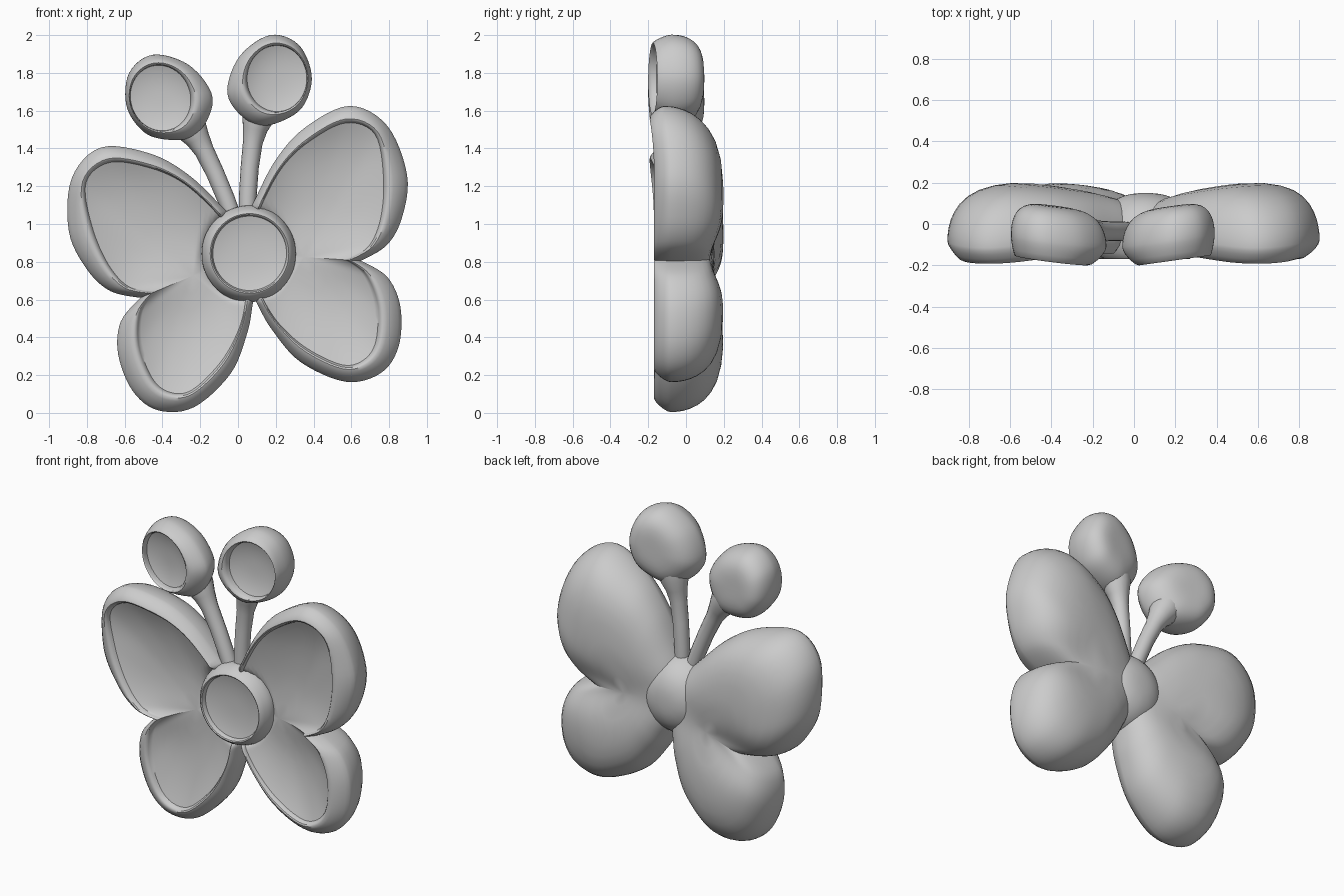
import bpy, bmesh, math
from mathutils import Vector as V

if "Cube" in bpy.data.objects:
    bpy.data.objects.remove(bpy.data.objects["Cube"])

# The butterfly's symmetry axis leans to the left in the xz plane
TILT = math.radians(9.5)
U = V((math.cos(TILT), math.sin(TILT)))
AXIS = V((0.045, 0.84))
BODY = V((0.057, 0.842))


def mirror(p):
    r = p - AXIS
    return AXIS + r - 2 * r.dot(U) * U


def smooth_loop(pts, corner=None, steps=6):
    """Closed smooth curve through pts, with one optional sharp corner."""
    pts = [V(p) for p in pts]
    n = len(pts)
    tan = [V((0, 0)) if i == corner else (pts[(i + 1) % n] - pts[i - 1]) / 2
           for i in range(n)]
    out = []
    for i in range(n):
        j = (i + 1) % n
        for k in range(steps):
            t = k / steps
            out.append((2*t**3 - 3*t**2 + 1) * pts[i] + (t**3 - 2*t**2 + t) * tan[i]
                       + (3*t**2 - 2*t**3) * pts[j] + (t**3 - t**2) * tan[j])
    return out


def finish(ob):
    bpy.ops.object.select_all(action='DESELECT')
    ob.select_set(True)
    bpy.context.view_layer.objects.active = ob
    bpy.ops.object.shade_smooth_by_angle(angle=math.radians(40))


def cup(name, outer, inner, c, back, floor, crease=None, warp=None, flip=False,
        edge=-0.08, crest=-0.17, lip=-0.14, power=5):
    """Pillow-backed shell with a rounded front rim and a dished recess."""
    c = V(c)
    fade = crease or (lambda p: 0)
    rings = []

    def floor_y(p, t):
        return lip + (floor - lip) * (1 - t**2.5) * (1 - 0.4 * fade(p))

    def back_y(p, t):
        return edge + (back - edge) * (1 - t**power) ** 0.48 * (1 - 0.25 * fade(p))

    # recess floor, from the middle outwards
    for t in (0.15, 0.3, 0.45, 0.6, 0.72, 0.82, 0.9, 0.96, 1):
        rings.append([(q, floor_y(q, t)) for q in (c + (p - c) * t for p in inner)])
    # rounded rim
    for s, k in ((0.95, 0.82), (0.87, 0.96), (0.76, 1), (0.6, 0.93), (0.35, 0.68),
                 (0.15, 0.4), (0.04, 0.18), (0, 0)):
        rings.append([(o.lerp(i, s), edge + (crest - edge) * k)
                      for o, i in zip(outer, inner)])
    # domed back
    for t in (0.997, 0.99, 0.975, 0.95, 0.91, 0.85, 0.77, 0.66, 0.54, 0.4, 0.27, 0.13):
        rings.append([(q, back_y(q, t)) for q in (c + (p - c) * t for p in outer)])

    bm = bmesh.new()

    def vert(p, y):
        y = warp(p, y) if warp else y
        q = mirror(p) if flip else p
        return bm.verts.new((q.x, y, q.y))

    vs = [[vert(p, y) for p, y in r] for r in rings]
    n = len(outer)
    for a, b in zip(vs, vs[1:]):
        for i in range(n):
            j = (i + 1) % n
            bm.faces.new((a[i], a[j], b[j], b[i]))
    for r, y in ((vs[0], floor_y(c, 0)), (vs[-1], back_y(c, 0))):
        m = vert(c, y)
        for i in range(n):
            bm.faces.new((r[i], r[(i + 1) % n], m))
    bmesh.ops.recalc_face_normals(bm, faces=bm.faces)
    me = bpy.data.meshes.new(name)
    bm.to_mesh(me)
    bm.free()
    ob = bpy.data.objects.new(name, me)
    bpy.context.collection.objects.link(ob)
    finish(ob)


def ellipse_inside(outer, c, rx, rz):
    out = []
    for p in outer:
        d = (p - V(c)).normalized()
        out.append(V(c) + d / math.hypot(d.x / rx, d.y / rz))
    return out


# Wing pair: outer edge and recess edge, meeting at the side notch (index 8)
wing_outer = smooth_loop([
    (0.09, 1.13), (0.2, 1.34), (0.354, 1.51), (0.59, 1.625), (0.79, 1.52),
    (0.895, 1.26), (0.87, 1.04), (0.79, 0.89), (0.65, 0.805), (0.79, 0.72),
    (0.86, 0.56), (0.85, 0.35), (0.755, 0.21), (0.57, 0.165), (0.33, 0.27),
    (0.18, 0.44), (0.105, 0.57), (0.04, 0.7), (-0.03, 0.85), (0.03, 1.0)], 8)
wing_inner = smooth_loop([
    (0.13, 1.11), (0.235, 1.30), (0.375, 1.435), (0.57, 1.535), (0.725, 1.475),
    (0.77, 1.25), (0.755, 1.03), (0.69, 0.88), (0.57, 0.81), (0.67, 0.735),
    (0.735, 0.57), (0.73, 0.38), (0.665, 0.28), (0.55, 0.255), (0.36, 0.345),
    (0.22, 0.47), (0.14, 0.59), (0.1, 0.7), (0.06, 0.85), (0.1, 1.0)], 8)


def step(x, a, b):
    t = min(max((x - a) / (b - a), 0), 1)
    return t * t * (3 - 2 * t)


def wing_crease(p):
    # valley between the upper and lower wing, strongest at the notch
    return math.exp(-((p.y - 0.82) / 0.14) ** 2) * (0.5 + 0.5 * step(p.x, 0.25, 0.55))


def wing_warp(p, y):
    # front sinks behind the body, back thins towards it, upper tip leans forwards
    if y < 0:
        y *= 1 - 0.85 * (1 - step((p - BODY).length, 0.17, 0.26))
        y *= 1 - 0.15 * (1 - step(p.x, 0.1, 0.5))
    else:
        y *= 1 - 0.45 * (1 - step(p.x, -0.15, 0.65))
    t = min(max((p.y - 1.3) / 0.32, 0), 1)
    return y - 0.035 * t * t


# Antenna tip outline
tip_outer = smooth_loop([
    (0.17, 2.0), (0.32, 1.95), (0.39, 1.79), (0.355, 1.64), (0.265, 1.56),
    (0.12, 1.52), (0.0, 1.59), (-0.057, 1.71), (0.01, 1.89)])
tip_inner = ellipse_inside(tip_outer, (0.206, 1.77), 0.158, 0.175)

for side, flip in (("right", False), ("left", True)):
    cup(side + "_wings", wing_outer, wing_inner, (0.35, 0.825), 0.205, -0.065,
        wing_crease, wing_warp, flip)
    cup(side + "_antenna_tip", tip_outer, tip_inner, (0.19, 1.77), 0.085, -0.115,
        None, lambda p, y: y + 0.14 * (p.x - 0.17), flip, crest=-0.18, power=4)

    # antenna stem, flaring into the tip
    cu = bpy.data.curves.new(side + "_antenna_stem", 'CURVE')
    cu.dimensions = '3D'
    cu.bevel_depth = 1
    cu.bevel_resolution = 6
    cu.use_fill_caps = True
    stem = [(0.05, 1.05, 0.045), (0.052, 1.15, 0.047), (0.062, 1.3, 0.048),
            (0.078, 1.43, 0.052), (0.09, 1.5, 0.065), (0.105, 1.56, 0.085),
            (0.115, 1.61, 0.09)]
    sp = cu.splines.new('POLY')
    sp.points.add(len(stem) - 1)
    for pt, (x, z, r) in zip(sp.points, stem):
        q = mirror(V((x, z))) if flip else V((x, z))
        pt.co = (q.x, -0.035, q.y, 1)
        pt.radius = r
    sp.use_smooth = True
    ob = bpy.data.objects.new(cu.name, cu)
    bpy.context.collection.objects.link(ob)

# Round body in the middle
ring = [(math.sin(a), math.cos(a)) for a in (k * math.tau / 10 for k in range(10))]
body_outer = smooth_loop([BODY + V((0.25 * x, 0.256 * z)) for x, z in ring])
body_inner = ellipse_inside(body_outer, (0.062, 0.845), 0.195, 0.197)
cup("body", body_outer, body_inner, BODY, 0.15, -0.12, power=2.5)
